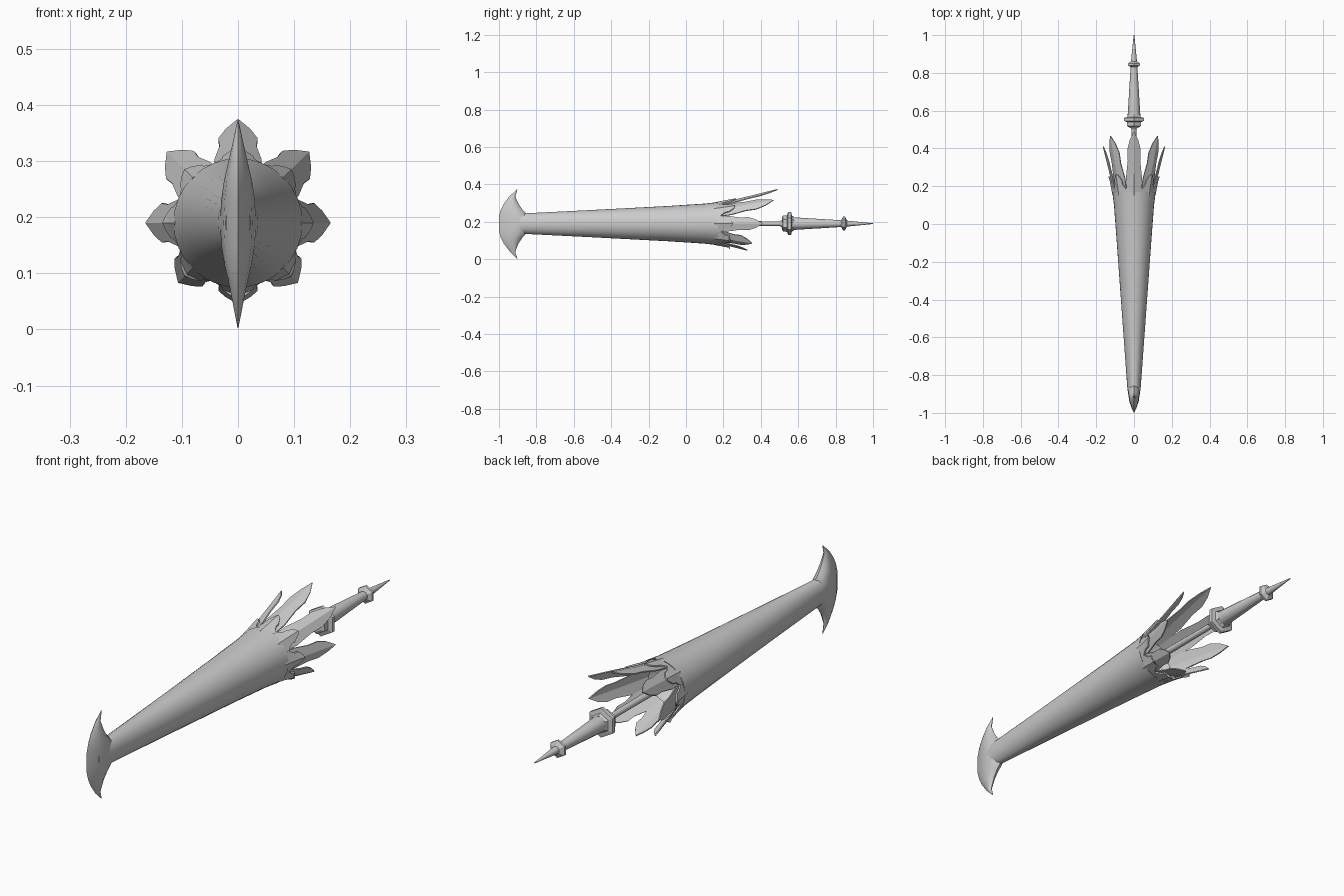
import bpy, bmesh, math

if "Cube" in bpy.data.objects:
    bpy.data.objects.remove(bpy.data.objects["Cube"])

AXIS = 0.19
steel = bpy.data.materials.new("grey_steel")
steel.diffuse_color = (0.6, 0.6, 0.6, 1)
steel.use_nodes = True
steel.node_tree.nodes["Principled BSDF"].inputs["Base Color"].default_value = steel.diffuse_color


def finish(name, bm, smooth=True, angle=35):
    bmesh.ops.remove_doubles(bm, verts=bm.verts, dist=1e-5)
    bmesh.ops.recalc_face_normals(bm, faces=bm.faces)
    me = bpy.data.meshes.new(name)
    bm.to_mesh(me)
    bm.free()
    me.materials.append(steel)
    ob = bpy.data.objects.new(name, me)
    bpy.context.collection.objects.link(ob)
    if smooth:
        bpy.ops.object.select_all(action='DESELECT')
        ob.select_set(True)
        bpy.context.view_layer.objects.active = ob
        bpy.ops.object.shade_smooth_by_angle(angle=math.radians(angle))
    return ob


def loft(name, rings, caps=True, smooth=True, angle=35):
    bm = bmesh.new()
    loops = [[bm.verts.new(p) for p in r] for r in rings]
    n = len(loops[0])
    for a, b in zip(loops, loops[1:]):
        for i in range(n):
            j = (i + 1) % n
            bm.faces.new((a[i], a[j], b[j], b[i]))
    if caps:
        bm.faces.new(loops[0])
        bm.faces.new(loops[-1])
    return finish(name, bm, smooth, angle)


def ring(y, rx, rz, n):
    return [(rx * math.sin(2 * math.pi * i / n), y,
             AXIS + rz * math.cos(2 * math.pi * i / n)) for i in range(n)]


def turned(name, profile, n, smooth=True):
    return loft(name, [ring(y, r, r, n) for y, r in profile], True, smooth)


# Tapered hollow body, oval at the blade and round at the mouth
body = [(-0.95, .022, .045), (-0.9, .031, .06), (-0.86, .036, .055),
        (-0.5, .062, .073), (-0.1, .091, .094), (0.1, .106, .107),
        (0.17, .115, .115), (0.165, .107, .107), (0.1, .092, .092),
        (0.06, .05, .05)]
loft("body", [ring(y, a, b, 32) for y, a, b in body])

# Crescent blade: lens sections stacked in z (z, leading y, trailing y, half width)
blade = [(.003, -.903, -.901, .0008), (.04, -.942, -.913, .008),
         (.085, -.975, -.895, .017), (.115, -.99, -.875, .024),
         (.15, -1.0, -.84, .030), (.19, -1.0, -.83, .032),
         (.23, -1.0, -.84, .030), (.265, -.99, -.875, .025),
         (.295, -.975, -.895, .018), (.335, -.945, -.913, .009),
         (.373, -.903, -.901, .0008)]
rings = []
for z, y0, y1, w in blade:
    d = y1 - y0
    half = [(0, 0), (.4, .15), (.8, .38), (1, .65), (.7, .88), (0, 1)]
    pts = [(w * a, y0 + d * t, z) for a, t in half]
    pts += [(-w * a, y0 + d * t, z) for a, t in half[-2:0:-1]]
    rings.append(pts)
loft("crescent_blade", rings, angle=50)


# Pointed leaf: rows of (y, radius, half width), wrapped on the axis
def leaf(name, angle, rows, ridge, thick):
    bm = bmesh.new()
    out = (math.sin(angle), math.cos(angle))

    def place(y, r, s):
        return bm.verts.new((out[0] * r + out[1] * s, y,
                             AXIS + out[1] * r - out[0] * s))
    grid = []
    for y, r, w in rows:
        edge = r - ridge * w
        top = [place(y, edge, -w), place(y, r, 0), place(y, edge, w)]
        low = [place(y, edge - thick, w), place(y, r - thick, 0),
               place(y, edge - thick, -w)]
        grid.append(top + low)
    for a, b in zip(grid, grid[1:]):
        for i in range(6):
            j = (i + 1) % 6
            bm.faces.new((a[i], a[j], b[j], b[i]))
    for g in (grid[0], grid[-1]):
        bm.faces.new((g[0], g[1], g[4], g[5]))
        bm.faces.new((g[1], g[2], g[3], g[4]))
    return finish(name, bm, angle=25)


# Two crowns of leaves around the mouth, longest at the top
for i in range(8):
    a = i * math.pi / 4
    c = math.cos(a)
    tip = 0.41 + 0.08 * c
    rt = 0.165 + 0.02 * c
    span = tip - 0.12
    rows = [(0.12 + span * t, 0.094 + (rt - 0.094) * t, w) for t, w in
            ((0, .036), (.35, .042), (.58, .033), (.74, .035), (.88, .022), (1, .001))]
    leaf("inner_leaf_%d" % i, a, rows, 0.3, 0.005)
    end = 0.245 + 0.015 * c
    rows = [(0.15, .114, .046), (0.185, .120, .044), (0.21, .125, .028),
            (0.23, .129, .027), (end, .134, .012), (end + .006, .135, .002)]
    leaf("outer_leaf_%d" % i, a, rows, 0.35, 0.006)

# Shaft, grip and end spike
turned("shaft", [(0.06, .016), (0.2, .014), (0.52, .012)], 12)
turned("grip", [(0.5, .012), (0.51, .018), (0.525, .03), (0.57, .034),
                (0.7, .026), (0.83, .018), (0.86, .016), (0.93, .009), (1.0, .002)], 12)

# Hexagonal guard rings
turned("front_guard", [(0.512, .03), (0.518, .042), (0.54, .044), (0.546, .062),
                       (0.562, .062), (0.566, .042), (0.578, .036)], 6, False)
turned("rear_guard", [(0.83, .02), (0.84, .037), (0.85, .037), (0.86, .018)], 6, False)
